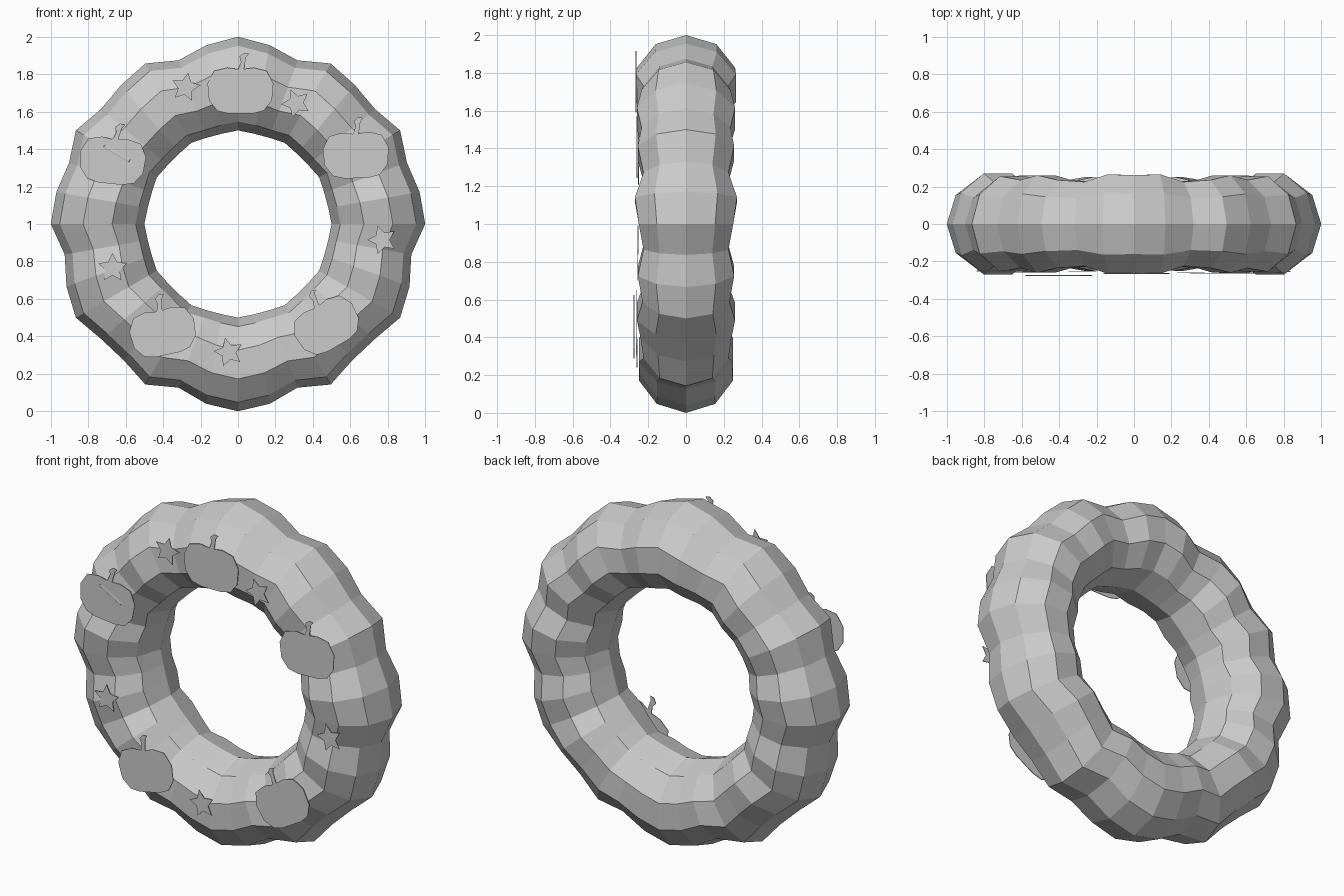
import bpy
import bmesh
from math import radians, cos, sin, pi
from mathutils import Matrix, Vector

cube = bpy.data.objects.get("Cube")
if cube:
    bpy.data.objects.remove(cube)

grey = bpy.data.materials.new("plain grey")
grey.use_nodes = True
color = (0.6, 0.6, 0.6, 1)
grey.diffuse_color = color
grey.node_tree.nodes["Principled BSDF"].inputs["Base Color"].default_value = color

CENTRE_Z = 1.0
SIDES = 10


def add_object(name, bm):
    bmesh.ops.recalc_face_normals(bm, faces=bm.faces)
    mesh = bpy.data.meshes.new(name)
    bm.to_mesh(mesh)
    bm.free()
    mesh.materials.append(grey)
    obj = bpy.data.objects.new(name, mesh)
    bpy.context.collection.objects.link(obj)
    return obj


# Lumpy ring: outer radius and half depth of each section, from top to bottom
outer = [1, .97, .93, .99, .97, .955, 1, .96, .985, 1,
         .94, .975, 1, .955, .95, .99, .93, .975, 1]
depth = [.26, .265, .225, .235, .26, .235, .255, .225, .27, .25,
         .225, .255, .23, .26, .24, .225, .25, .245, .25]
bm = bmesh.new()
rings = []
for i in range(36):
    k = min(i, 36 - i)          # right half mirrors the left
    a = i * pi / 18
    inner = 0.5 if k % 3 == 0 else 0.49
    mid, half = (outer[k] + inner) / 2, (outer[k] - inner) / 2
    ring = []
    for j in range(SIDES):
        t = 2 * pi * j / SIDES
        r = mid + half * cos(t)
        y = depth[k] / cos(pi / SIDES) * sin(t)
        ring.append(bm.verts.new((r * sin(a), y, CENTRE_Z + r * cos(a))))
    rings.append(ring)
for i, ring in enumerate(rings):
    after = rings[(i + 1) % len(rings)]
    for j in range(SIDES):
        n = (j + 1) % SIDES
        bm.faces.new((ring[j], ring[n], after[n], after[j]))
add_object("wreath_ring", bm)


def plate(name, outline, x, y, z, tilt, thick=0.004):
    """Thin upright plate cut from an outline, tilted about its own centre."""
    bm = bmesh.new()
    face = bm.faces.new([bm.verts.new((u, 0, v)) for u, v in outline])
    new = bmesh.ops.extrude_face_region(bm, geom=[face])["geom"]
    moved = [g for g in new if isinstance(g, bmesh.types.BMVert)]
    bmesh.ops.translate(bm, verts=moved, vec=Vector((0, thick, 0)))
    obj = add_object(name, bm)
    obj.matrix_world = (Matrix.Translation((x, y, z))
                        @ Matrix.Rotation(-radians(tilt), 4, 'Y'))


# Gourd body and curved stem outlines
half_body = [(.07, .125), (.14, .108), (.176, .04), (.168, -.05),
             (.125, -.105), (.065, -.12)]
body = [(0, .115)] + half_body + [(-u, v) for u, v in reversed(half_body)]
stem = [(-.012, .115), (.003, .155), (-.005, .185), (.02, .205),
        (.045, .2), (.03, .18), (.025, .15), (.018, .115)]
gourds = [("top", .013, -.267, 1.71, 0), ("upper_right", -.67, -.253, 1.335, -6),
          ("upper_left", .63, -.262, 1.365, 2), ("lower_right", -.4, -.277, .42, 12),
          ("lower_left", .475, -.265, .455, 30)]
for side, x, y, z, tilt in gourds:
    plate("gourd_" + side, body, x, y, z, tilt)
    plate("stem_" + side, stem, x, y, z, tilt)

# Five-pointed stars
star = [((.04 if i % 2 else .08) * sin(i * pi / 5),
         (.04 if i % 2 else .08) * cos(i * pi / 5)) for i in range(10)]
stars = [("top_right", -.28, -.257, 1.73, -10), ("top_left", .31, -.26, 1.645, 22),
         ("side_left", .77, -.256, .915, 18), ("side_right", -.67, -.258, .765, 0),
         ("bottom", -.05, -.262, .315, 14)]
for side, x, y, z, tilt in stars:
    plate("star_" + side, star, x, y, z, tilt)
